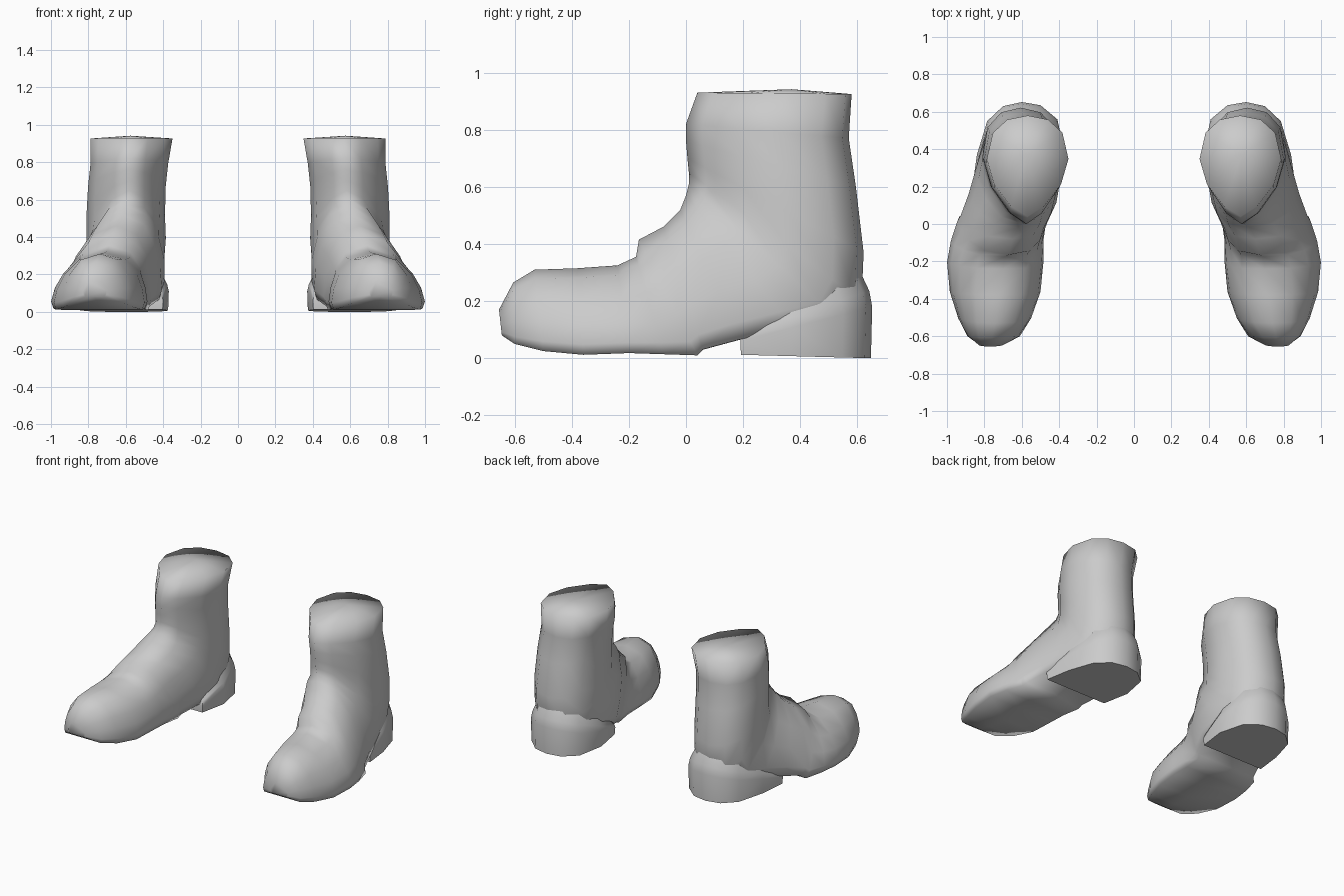
import bpy, bmesh
from math import radians

cube = bpy.data.objects.get("Cube")
if cube:
    bpy.data.objects.remove(cube)

leather = bpy.data.materials.new("grey_leather")
leather.use_nodes = True
grey = (0.6, 0.6, 0.6, 1)
leather.diffuse_color = grey
leather.node_tree.nodes["Principled BSDF"].inputs["Base Color"].default_value = grey

# Half cross-sections as (share of the way from underside to top, share of half width)
FOOT = [(0, 0), (0, .95), (.12, 1), (.36, .94), (.62, .80), (.89, .51), (1, 0)]
SHAFT = [(0, 0), (.04, .5), (.17, .85), (.43, 1), (.68, .82), (.9, .4), (1, 0)]

# Stations fanning from toe to rim: under y, z; top y, z; inner x, outer x; top x; roundness
STATIONS = [
    (-.645, .08, -.655, .17, .70, .83, .77, .3),
    (-.60, .05, -.605, .265, .61, .89, .76, 0),
    (-.50, .025, -.53, .31, .55, .94, .74, 0),
    (-.36, .012, -.38, .315, .50, .985, .72, 0),
    (-.20, .018, -.24, .325, .485, 1.0, .70, 0),
    (-.08, .014, -.175, .355, .485, .98, .69, 0),
    (.04, .010, -.165, .415, .47, .945, .67, 0),
    (.06, .030, -.08, .46, .455, .93, .65, .05),
    (.19, .065, -.02, .52, .405, .885, .62, .05),
    (.38, .10, .00, .57, .385, .845, .60, .25),
    (.55, .12, .01, .61, .39, .82, .59, .7),
    (.615, .20, .01, .65, .39, .815, .58, 1),
    (.622, .37, .005, .70, .395, .815, .58, 1),
    (.595, .60, .00, .76, .39, .805, .58, 1),
    (.57, .77, .00, .82, .375, .79, .575, 1),
    (.58, .925, .04, .93, .35, .787, .57, 1),
]

# Heel outline seen from above
HEEL = [(.40, .19), (.37, .38), (.41, .56), (.50, .635), (.60, .652),
        (.70, .63), (.785, .55), (.84, .37), (.865, .19)]


def station_ring(side, uy, uz, ty, tz, x0, x1, tx, k):
    mid, half = (x0 + x1) / 2, (x1 - x0) / 2
    prof = [(a[0] * (1 - k) + b[0] * k, a[1] * (1 - k) + b[1] * k)
            for a, b in zip(FOOT, SHAFT)]
    loop = prof + [(s, -w) for s, w in prof[-2:0:-1]]
    ring = []
    for s, w in loop:
        # the centre line drifts towards the ridge near the top
        x = mid + (tx - mid) * s * s + w * half
        ring.append((side * x, uy + (ty - uy) * s, uz + (tz - uz) * s))
    return ring


def loft(name, rings, smooth_angle, crown=None):
    bm = bmesh.new()
    loops = [[bm.verts.new(p) for p in ring] for ring in rings]
    bm.faces.new(loops[0])
    n = len(loops[0])
    for a, b in zip(loops, loops[1:]):
        for i in range(n):
            j = (i + 1) % n
            bm.faces.new((a[i], a[j], b[j], b[i]))
    # close the last ring with a shallow dome
    if crown:
        tip = bm.verts.new(crown)
        for i in range(n):
            bm.faces.new((loops[-1][i], loops[-1][(i + 1) % n], tip))
    bmesh.ops.recalc_face_normals(bm, faces=bm.faces)
    mesh = bpy.data.meshes.new(name)
    bm.to_mesh(mesh)
    bm.free()
    mesh.materials.append(leather)
    ob = bpy.data.objects.new(name, mesh)
    bpy.context.collection.objects.link(ob)
    bpy.ops.object.select_all(action='DESELECT')
    ob.select_set(True)
    bpy.context.view_layer.objects.active = ob
    bpy.ops.object.shade_smooth_by_angle(angle=radians(smooth_angle))


def heel_rings(side):
    def ring(front_z, back_z, scale):
        return [(side * (.61 + (x - .61) * scale), .36 + (y - .36) * scale,
                 front_z + (back_z - front_z) * (y - .19) / .46)
                for x, y in HEEL]
    # sole, lip, and two rings that tuck into the upper
    return [ring(.012, 0, .985), ring(.06, .18, 1),
            ring(.085, .235, .965), ring(.12, .30, .86)]


# Closed boots and their heel blocks
for label, side in (("left", 1), ("right", -1)):
    loft(label + "_boot_upper", [station_ring(side, *s) for s in STATIONS], 110,
         crown=(side * .575, .37, .942))
    loft(label + "_boot_heel", heel_rings(side), 60)
